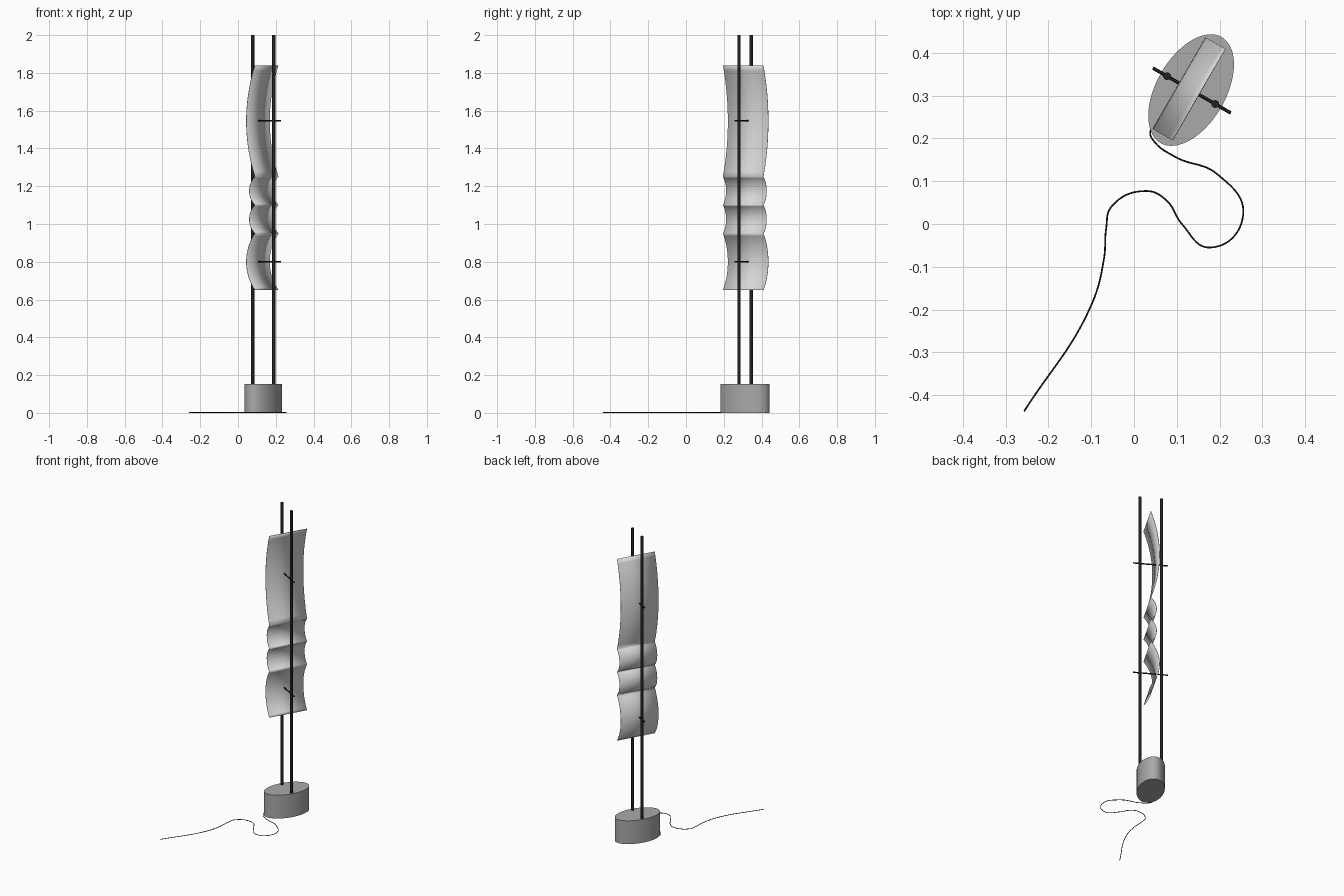
import bpy, bmesh
from math import sin, cos, pi, radians, asin
from mathutils import Matrix

if "Cube" in bpy.data.objects:
    bpy.data.objects.remove(bpy.data.objects["Cube"])


def material(name, value):
    m = bpy.data.materials.new(name)
    m.use_nodes = True
    m.diffuse_color = (value, value, value, 1)
    m.node_tree.nodes["Principled BSDF"].inputs["Base Color"].default_value = (value, value, value, 1)
    return m


base_grey = material("base grey", 0.4)
panel_grey = material("pale panel grey", 0.68)
black = material("soft black", 0.015)

# Lamp axes: local x runs from pole to pole, local y along the panel width
PLACE = Matrix.Translation((0.1335, 0.313, 0)) @ Matrix.Rotation(radians(-30), 4, 'Z')


def finish(name, bm, mat):
    bmesh.ops.recalc_face_normals(bm, faces=bm.faces)
    me = bpy.data.meshes.new(name)
    bm.to_mesh(me)
    bm.free()
    me.materials.append(mat)
    ob = bpy.data.objects.new(name, me)
    bpy.context.collection.objects.link(ob)
    ob.matrix_world = PLACE
    bpy.ops.object.select_all(action='DESELECT')
    ob.select_set(True)
    bpy.context.view_layer.objects.active = ob
    bpy.ops.object.shade_smooth_by_angle(angle=radians(30))
    return ob


def cylinder(name, mat, rx, ry, length, matrix, segments):
    bm = bmesh.new()
    bmesh.ops.create_cone(bm, cap_ends=True, segments=segments, radius1=1, radius2=1, depth=length,
                          matrix=matrix @ Matrix.Diagonal((rx, ry, 1, 1)))
    return finish(name, bm, mat)


# Oval base
BASE_H = 0.153
cylinder("oval_base", base_grey, 0.081, 0.143, BASE_H, Matrix.Translation((0, 0, BASE_H / 2)), 64)

# Two upright poles
for side, name in ((-1, "back_pole"), (1, "front_pole")):
    cylinder(name, black, 0.009, 0.009, 2 - BASE_H + 0.01,
             Matrix.Translation((side * 0.065, 0, 1 + BASE_H / 2 - 0.005)), 20)

# Cross rods holding the panel
for z, name in ((0.80, "lower_cross_rod"), (1.547, "upper_cross_rod")):
    cylinder(name, black, 0.004, 0.004, 0.21,
             Matrix.Translation((0.002, 0, z)) @ Matrix.Rotation(pi / 2, 4, 'Y'), 12)

# Rippled panel: circular arcs that meet in sharp creases
CREASE = 0.021
profile = [(CREASE, 0.65)]
for z0, z1, depth in ((0.65, 0.95, 0.053), (0.95, 1.1, 0.035), (1.1, 1.25, 0.035), (1.25, 1.84, 0.053)):
    half = (z1 - z0) / 2
    r = (half * half + depth * depth) / (2 * depth)
    span = asin(half / r)
    for i in range(1, 21):
        a = span * (i / 10 - 1)
        profile.append((CREASE - depth + r * (1 - cos(a)), (z0 + z1) / 2 + r * sin(a)))
bm = bmesh.new()
rows = [[bm.verts.new((x, s * 0.1235, z)) for s in (-1, 1)] for x, z in profile]
for a, b in zip(rows, rows[1:]):
    bm.faces.new((a[0], a[1], b[1], b[0]))
panel = finish("rippled_panel", bm, panel_grey)
thick = panel.modifiers.new("thickness", 'SOLIDIFY')
thick.thickness = 0.002
thick.offset = 0

# Power cable lying on the floor
path = [(0.05, 0.235), (0.038, 0.215), (0.044, 0.197), (0.096, 0.157), (0.194, 0.117), (0.255, 0.02),
        (0.178, -0.055), (0.112, 0.0), (0.075, 0.056), (0.03, 0.077), (-0.053, 0.04),
        (-0.065, -0.01), (-0.07, -0.08), (-0.1, -0.19), (-0.257, -0.438)]
curve = bpy.data.curves.new("power_cable", 'CURVE')
curve.dimensions = '3D'
curve.bevel_depth = 0.002
curve.bevel_resolution = 2
curve.use_fill_caps = True
spline = curve.splines.new('BEZIER')
spline.bezier_points.add(len(path) - 1)
for p, (x, y) in zip(spline.bezier_points, path):
    p.co = (x, y, 0.002)
    p.handle_left_type = p.handle_right_type = 'AUTO'
curve.materials.append(black)
bpy.context.collection.objects.link(bpy.data.objects.new("power_cable", curve))
